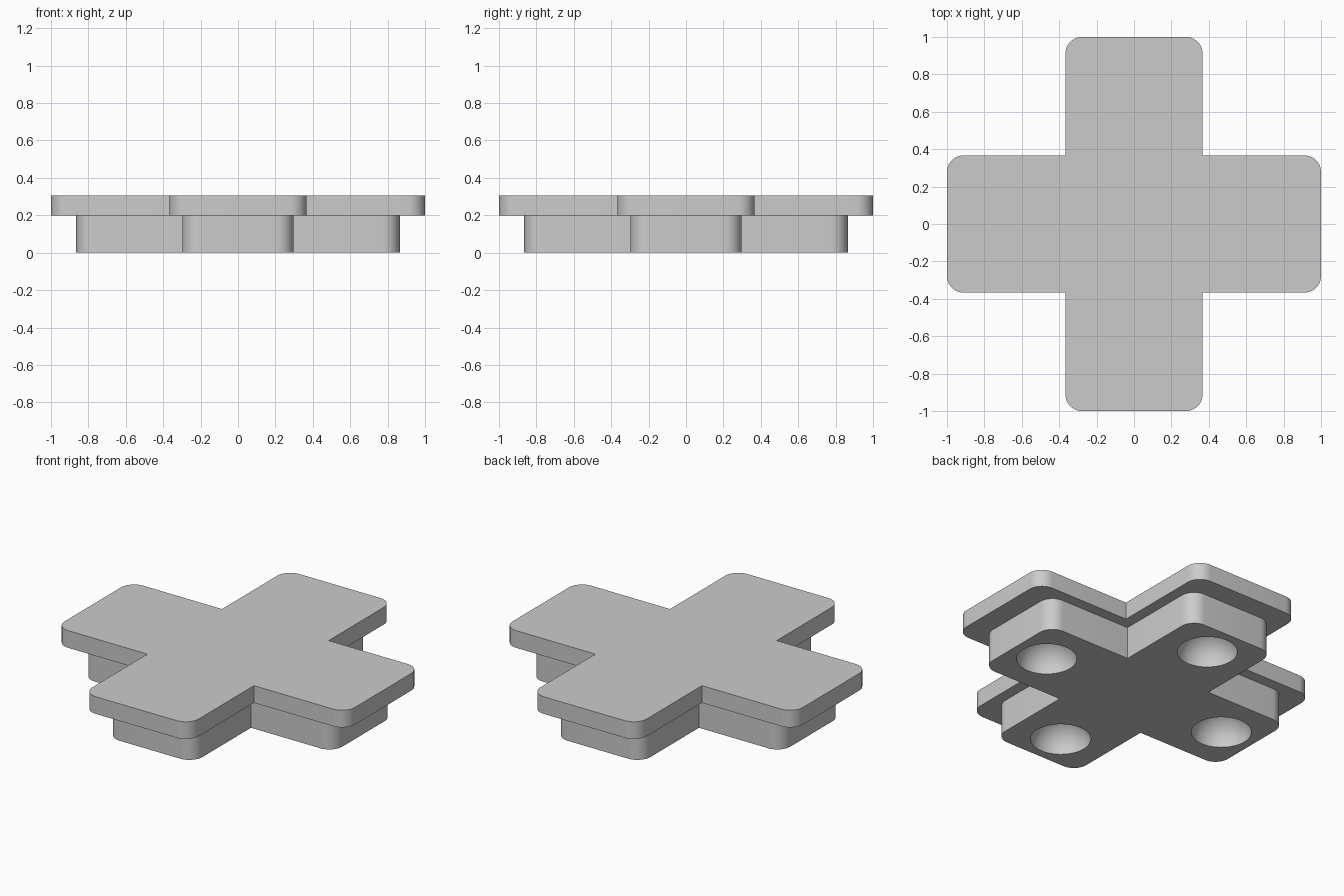
import bpy, bmesh
from math import sin, cos, pi
from mathutils import Matrix, Vector

cube = bpy.data.objects.get("Cube")
if cube:
    bpy.data.objects.remove(cube, do_unlink=True)

grey = bpy.data.materials.new("plain grey")
grey.use_nodes = True
colour = (0.6, 0.6, 0.6, 1)
grey.diffuse_color = colour
grey.node_tree.nodes["Principled BSDF"].inputs["Base Color"].default_value = colour


def finish(name, bm):
    bmesh.ops.recalc_face_normals(bm, faces=bm.faces[:])
    mesh = bpy.data.meshes.new(name)
    bm.to_mesh(mesh)
    bm.free()
    mesh.materials.append(grey)
    obj = bpy.data.objects.new(name, mesh)
    bpy.context.collection.objects.link(obj)
    return obj


def smooth(obj):
    bpy.ops.object.select_all(action='DESELECT')
    obj.select_set(True)
    bpy.context.view_layer.objects.active = obj
    bpy.ops.object.shade_smooth_by_angle(angle=pi / 6)


def cross(name, reach, half, radius, z0, z1, steps=10):
    """Extruded plus shape with rounded arm tips and sharp inner corners."""
    arm = [Vector((half, -half, z0))]
    for side in (-1, 1):
        for i in range(steps + 1):
            a = pi / 2 * (i / steps + (side - 1) / 2)
            arm.append(Vector((reach - radius + radius * cos(a),
                               side * (half - radius) + radius * sin(a), z0)))
    bm = bmesh.new()
    verts = [bm.verts.new(Matrix.Rotation(k * pi / 2, 3, 'Z') @ p)
             for k in range(4) for p in arm]
    face = bm.faces.new(verts)
    top = bmesh.ops.extrude_face_region(bm, geom=[face])["geom"]
    moved = [v for v in top if isinstance(v, bmesh.types.BMVert)]
    bmesh.ops.translate(bm, verts=moved, vec=(0, 0, z1 - z0))
    return finish(name, bm)


# Wide top plate over a narrower base
plate = cross("top_plate", 1.0, 0.367, 0.09, 0.2, 0.307)
base = cross("base", 0.865, 0.298, 0.09, 0, 0.2)

# Domed sockets cut in the underside of each arm
bm = bmesh.new()
for k in range(4):
    place = Matrix.Rotation(k * pi / 2, 4, 'Z') @ Matrix.Translation((0.643, 0, 0))
    bmesh.ops.create_uvsphere(bm, u_segments=48, v_segments=24, radius=0.17, matrix=place)
cutter = finish("socket_cutter", bm)
cutter.hide_render = True
cutter.hide_viewport = True
cut = base.modifiers.new("sockets", 'BOOLEAN')
cut.operation = 'DIFFERENCE'
cut.solver = 'EXACT'
cut.object = cutter

# Apply the cut so the socket rims stay sharp
mesh = bpy.data.meshes.new_from_object(
    base.evaluated_get(bpy.context.evaluated_depsgraph_get()))
base.modifiers.clear()
base.data = mesh
bpy.data.objects.remove(cutter, do_unlink=True)

for part in (plate, base):
    smooth(part)
